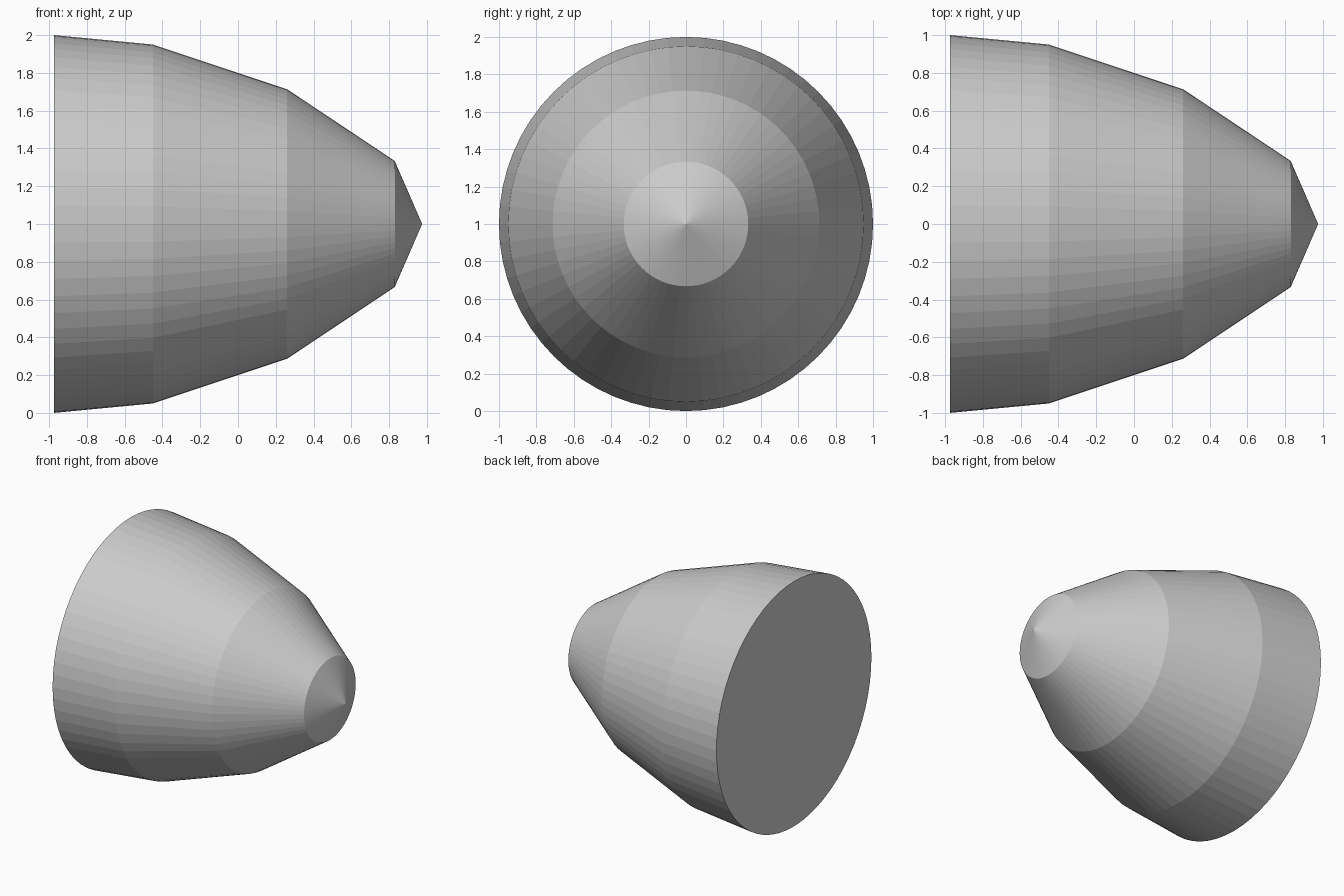
import bpy
import bmesh
from math import cos, sin, tau

cube = bpy.data.objects.get("Cube")
if cube:
    bpy.data.objects.remove(cube, do_unlink=True)

SIDES = 64
AXIS_HEIGHT = 1.0
# Outline as (x, radius), from the flat rear disc to the last ring before the tip
PROFILE = [(-0.975, 1.0), (-0.45, 0.95), (0.26, 0.713), (0.83, 0.333)]
TIP_X = 0.975

grey = bpy.data.materials.new("plain grey")
grey.use_nodes = True
colour = (0.6, 0.6, 0.6, 1.0)
grey.diffuse_color = colour
grey.node_tree.nodes["Principled BSDF"].inputs["Base Color"].default_value = colour

bm = bmesh.new()


def ring(x, radius):
    return [bm.verts.new((x, radius * cos(tau * i / SIDES),
                          AXIS_HEIGHT + radius * sin(tau * i / SIDES)))
            for i in range(SIDES)]


# Tapered body bands
rings = [ring(x, r) for x, r in PROFILE]
for a, b in zip(rings, rings[1:]):
    for i in range(SIDES):
        j = (i + 1) % SIDES
        bm.faces.new((a[i], a[j], b[j], b[i]))

# Pointed tip
tip = bm.verts.new((TIP_X, 0, AXIS_HEIGHT))
for i in range(SIDES):
    bm.faces.new((rings[-1][i], rings[-1][(i + 1) % SIDES], tip))

# Flat rear disc
bm.faces.new(rings[0])
bmesh.ops.recalc_face_normals(bm, faces=bm.faces)

mesh = bpy.data.meshes.new("nose_cone")
bm.to_mesh(mesh)
bm.free()
mesh.materials.append(grey)
nose_cone = bpy.data.objects.new("nose_cone", mesh)
bpy.context.collection.objects.link(nose_cone)
